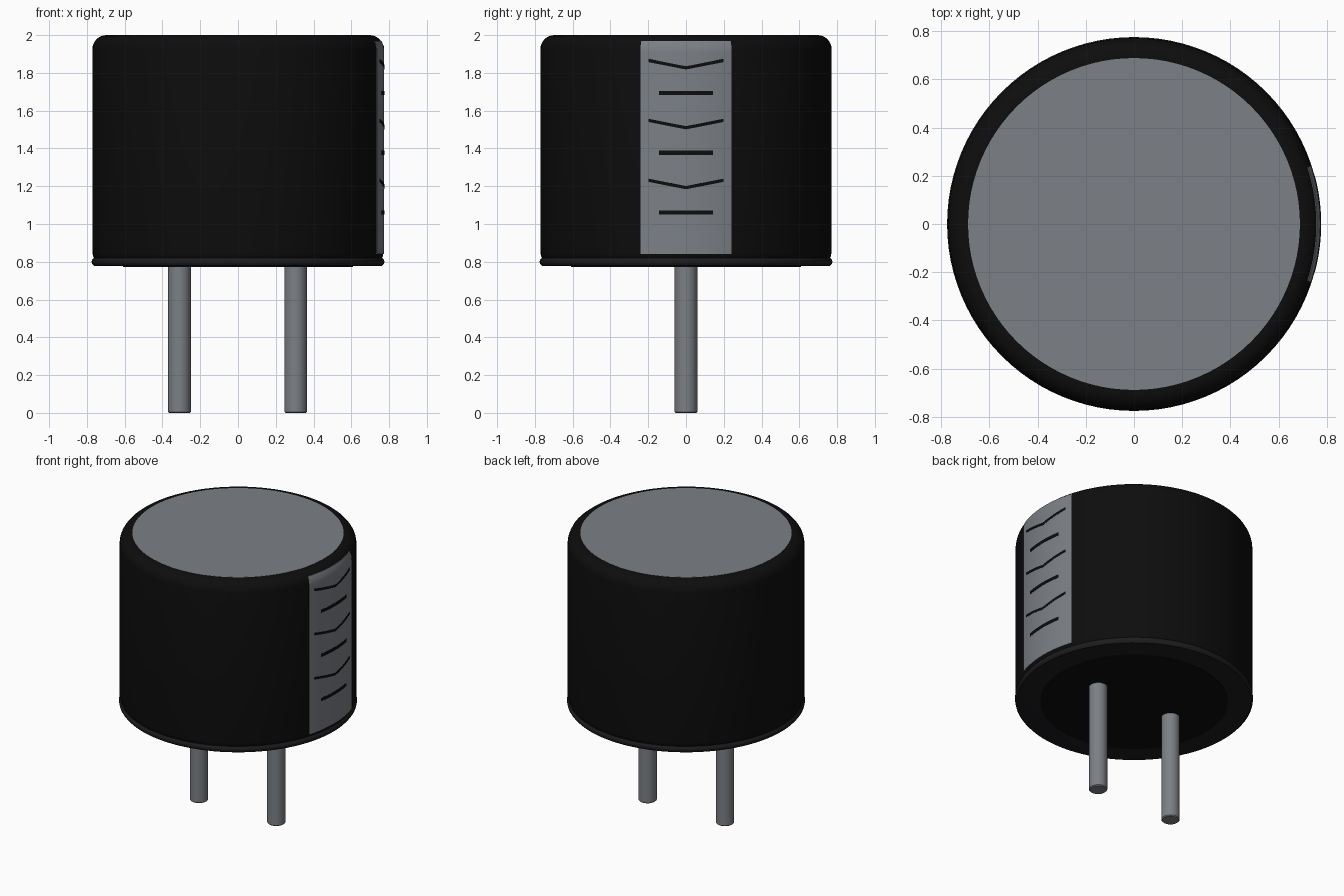
import bpy, bmesh
from math import sin, cos, pi, asin, sqrt, radians

old = bpy.data.objects.get("Cube")
if old:
    bpy.data.objects.remove(old, do_unlink=True)

SEGMENTS = 96
RADIUS, TOP, CORNER = 0.771, 2.0, 0.075


def material(name, color):
    m = bpy.data.materials.new(name)
    m.use_nodes = True
    m.diffuse_color = (*color, 1)
    node = next(n for n in m.node_tree.nodes if n.type == 'BSDF_PRINCIPLED')
    node.inputs["Base Color"].default_value = (*color, 1)
    return m


black = material("sleeve black", (0.004, 0.004, 0.004))
charcoal = material("seal charcoal", (0.012, 0.012, 0.014))
grey = material("metal grey", (0.20, 0.215, 0.235))


def finish(name, bm, mat):
    bmesh.ops.recalc_face_normals(bm, faces=bm.faces[:])
    mesh = bpy.data.meshes.new(name)
    bm.to_mesh(mesh)
    bm.free()
    obj = bpy.data.objects.new(name, mesh)
    bpy.context.collection.objects.link(obj)
    mesh.materials.append(mat)
    bpy.ops.object.select_all(action='DESELECT')
    bpy.context.view_layer.objects.active = obj
    obj.select_set(True)
    bpy.ops.object.shade_smooth_by_angle(angle=radians(35))
    return obj


def lathe(name, profile, mat, x=0, segments=SEGMENTS):
    """Turn an (r, z) profile about a vertical axis and cap both ends."""
    bm = bmesh.new()
    rings = [[bm.verts.new((x + r * cos(2 * pi * i / segments),
                            r * sin(2 * pi * i / segments), z))
              for i in range(segments)] for r, z in profile]
    for a, b in zip(rings, rings[1:]):
        for i in range(segments):
            j = (i + 1) % segments
            bm.faces.new((a[i], a[j], b[j], b[i]))
    bm.faces.new(rings[0][::-1])
    bm.faces.new(rings[-1])
    return finish(name, bm, mat)


def sleeve_radius(z):
    rise = max(0, z - (TOP - CORNER))
    return RADIUS - CORNER + sqrt(CORNER ** 2 - rise ** 2)


def wrapped_plate(name, half_width, low, high, mat, lift, sag=0, rows=1, columns=16):
    """Thin plate wrapped on the +x side; sag drops its middle into a chevron."""
    bm = bmesh.new()
    sweep = asin(half_width / RADIUS)

    def layer(offset):
        grid = []
        for r in range(rows + 1):
            line = []
            for c in range(columns + 1):
                t = 2 * c / columns - 1
                z = low + (high - low) * r / rows - sag * (1 - abs(t))
                radius = sleeve_radius(z) + offset
                line.append(bm.verts.new((radius * cos(t * sweep),
                                          radius * sin(t * sweep), z)))
            grid.append(line)
        return grid

    inner, outer = layer(-0.002), layer(lift)
    for grid in (inner, outer):
        for a, b in zip(grid, grid[1:]):
            for c in range(columns):
                bm.faces.new((a[c], a[c + 1], b[c + 1], b[c]))

    # Rim joining the two skins
    def border(g):
        return (g[0] + [row[-1] for row in g[1:-1]] + g[-1][::-1]
                + [row[0] for row in g[-2:0:-1]])
    p, q = border(inner), border(outer)
    for i in range(len(p)):
        j = (i + 1) % len(p)
        bm.faces.new((p[i], p[j], q[j], q[i]))
    return finish(name, bm, mat)


# Sleeve with a rounded shoulder and a slight tuck at the bottom
shoulder = [(RADIUS - CORNER * (1 - cos(a * pi / 16)),
             TOP - CORNER * (1 - sin(a * pi / 16))) for a in range(9)]
lathe("sleeve", [(0.755, 0.81), (0.766, 0.825), (RADIUS, 0.85)] + shoulder, black)

# Metal top
lathe("top_disc", [(0.688, 1.98), (0.688, 2.001)], grey)

# Rolled seal around the bottom, with a dark plug in it
lathe("bottom_seal", [(0.74, 0.777), (0.764, 0.779), (0.773, 0.79), (0.775, 0.80),
                      (0.773, 0.81), (0.764, 0.821), (0.74, 0.825)], charcoal)
lathe("bottom_plug", [(0.61, 0.773), (0.61, 0.79)], black)

# Leads
for side, x in (("left", 0.305), ("right", -0.31)):
    lathe(side + "_lead", [(0.054, 0), (0.06, 0.006), (0.06, 0.79)], grey, x, 32)

# Polarity stripe with alternating chevrons and bars
wrapped_plate("polarity_stripe", 0.24, 0.84, 1.97, grey, 0.003, rows=40)
for i in range(3):
    z = 1.865 - 0.317 * i
    wrapped_plate(f"chevron_{i + 1}", 0.197, z - 0.008, z + 0.009, black, 0.005, sag=0.039)
    wrapped_plate(f"bar_{i + 1}", 0.143, z - 0.182, z - 0.16, black, 0.005)
